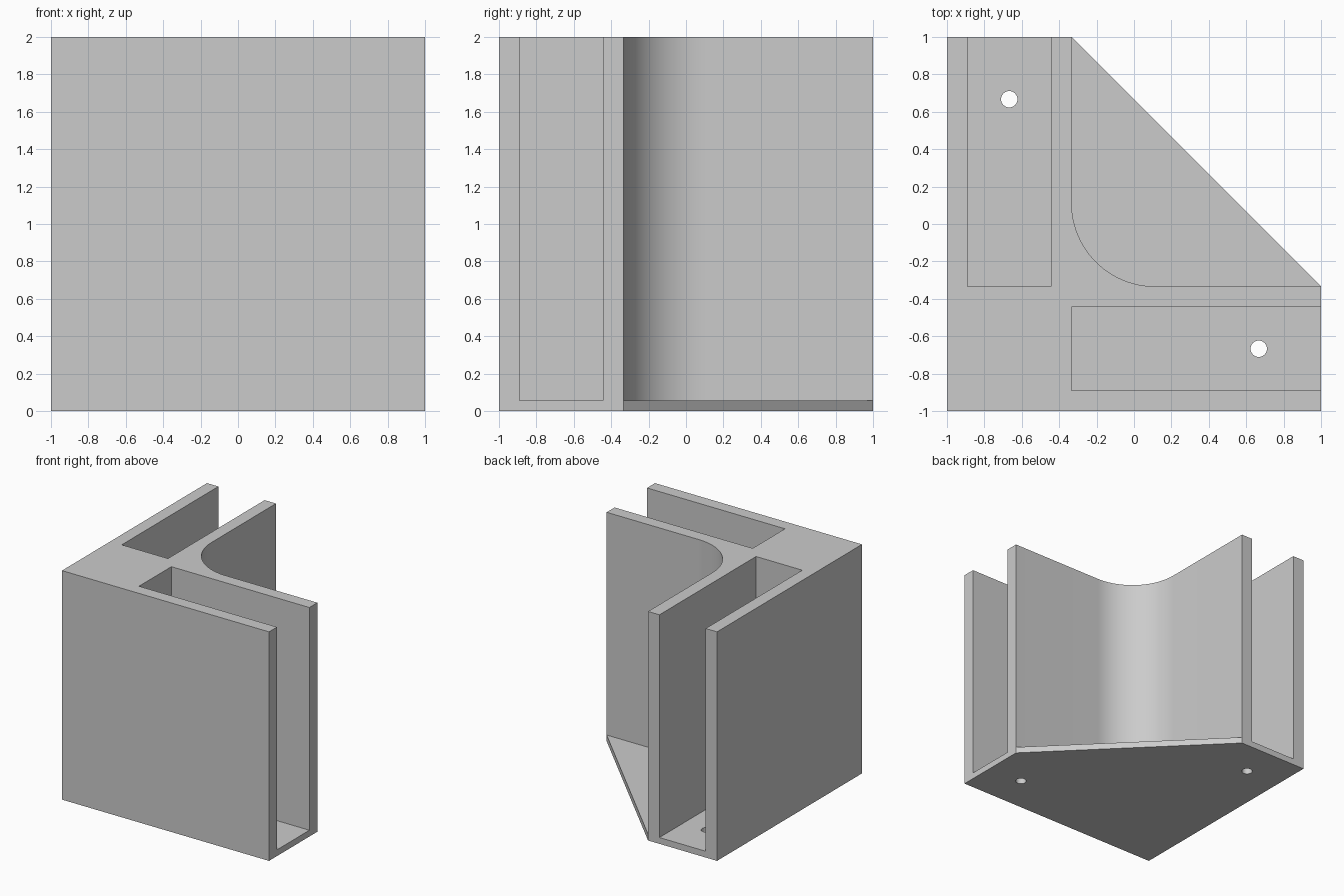
import bpy, bmesh, math

cube = bpy.data.objects.get("Cube")
if cube:
    bpy.data.objects.remove(cube)

FLOOR = 0.055      # base plate thickness
INNER = -1 / 3     # inside face of both arms
WALL = 0.11        # wall thickness
RADIUS = 0.445     # inside corner fillet

grey = bpy.data.materials.new("plain grey")
grey.use_nodes = True
grey.diffuse_color = (0.6, 0.6, 0.6, 1)
grey.node_tree.nodes["Principled BSDF"].inputs["Base Color"].default_value = (0.6, 0.6, 0.6, 1)


def prism(name, outline, z0, z1):
    """Extrude a counter-clockwise outline from z0 to z1."""
    bm = bmesh.new()
    face = bm.faces.new([bm.verts.new((x, y, z0)) for x, y in outline])
    ext = bmesh.ops.extrude_face_region(bm, geom=[face])
    top = [v for v in ext["geom"] if isinstance(v, bmesh.types.BMVert)]
    bmesh.ops.translate(bm, verts=top, vec=(0, 0, z1 - z0))
    bmesh.ops.recalc_face_normals(bm, faces=bm.faces)
    mesh = bpy.data.meshes.new(name)
    bm.to_mesh(mesh)
    bm.free()
    mesh.materials.append(grey)
    obj = bpy.data.objects.new(name, mesh)
    bpy.context.collection.objects.link(obj)
    return obj


def arc(cx, cy, r, start, end, steps):
    angles = [start + (end - start) * i / steps for i in range(steps + 1)]
    return [(cx + r * math.cos(a), cy + r * math.sin(a)) for a in angles]


def swap(outline):
    """Mirror an outline across the bracket's diagonal."""
    return [(y, x) for x, y in reversed(outline)]


# Solid block with the base plate's outline
bracket = prism("corner_bracket", [(-1, -1), (1, -1), (1, INNER), (INNER, 1), (-1, 1)], 0, 2)

# Panel slots and screw holes, one of each per arm
slot = [(INNER, -1 + WALL), (1.5, -1 + WALL), (1.5, INNER - WALL), (INNER, INNER - WALL)]
hole = arc(0.667, -0.667, 0.044, 0, math.tau, 32)[:-1]
cutters = []
for side, flip in (("front", list), ("side", swap)):
    cutters.append(prism(side + "_slot_cutter", flip(slot), FLOOR, 3))
    cutters.append(prism(side + "_hole_cutter", flip(hole), -1, 1))

# Filleted pocket between the arms
centre = INNER + RADIUS
fillet = arc(centre, centre, RADIUS, math.pi, 1.5 * math.pi, 24)
pocket = fillet + [(2, INNER), (2, 2), (INNER, 2)]
cutters.append(prism("pocket_cutter", pocket, FLOOR, 3))

for cutter in cutters:
    cutter.hide_render = True
    mod = bracket.modifiers.new(cutter.name, "BOOLEAN")
    mod.operation = "DIFFERENCE"
    mod.solver = "EXACT"
    mod.object = cutter

# Bake the cuts, then discard the cutters
depsgraph = bpy.context.evaluated_depsgraph_get()
bracket.data = bpy.data.meshes.new_from_object(bracket.evaluated_get(depsgraph))
bracket.modifiers.clear()
for cutter in cutters:
    bpy.data.objects.remove(cutter)

# Smooth the fillet and holes while keeping the edges crisp
bpy.ops.object.select_all(action="DESELECT")
bracket.select_set(True)
bpy.context.view_layer.objects.active = bracket
bpy.ops.object.shade_smooth_by_angle(angle=math.radians(30))
